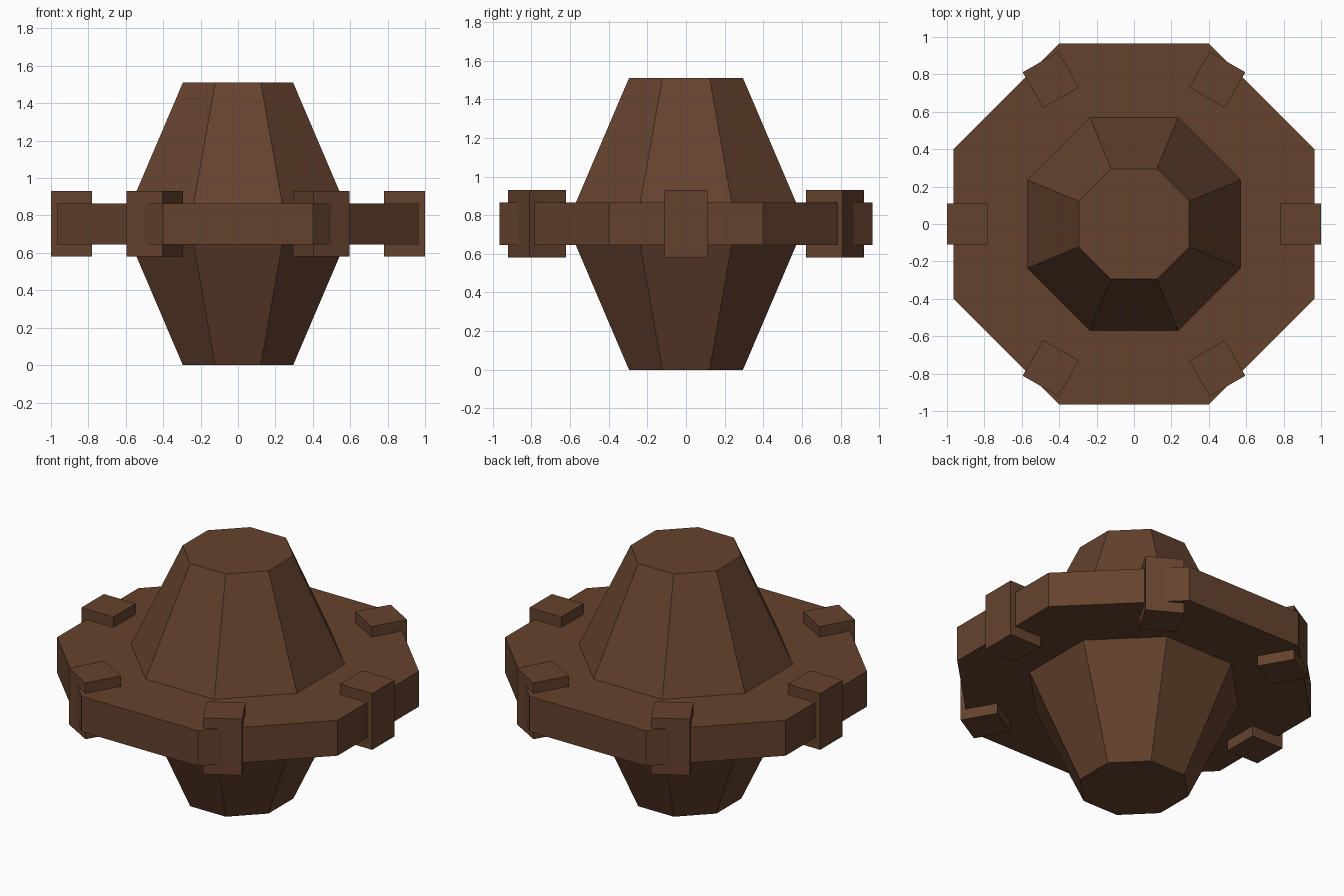
import bpy, bmesh
from math import cos, sin, pi
from mathutils import Matrix

if "Cube" in bpy.data.objects:
    bpy.data.objects.remove(bpy.data.objects["Cube"])

MID = 0.755  # height of the symmetry plane

brown = bpy.data.materials.new("brown")
brown.diffuse_color = (0.13, 0.055, 0.027, 1)
brown.use_nodes = True
brown.node_tree.nodes["Principled BSDF"].inputs["Base Color"].default_value = brown.diffuse_color


def finish(name, bm):
    bmesh.ops.recalc_face_normals(bm, faces=bm.faces)
    mesh = bpy.data.meshes.new(name)
    bm.to_mesh(mesh)
    bm.free()
    mesh.materials.append(brown)
    obj = bpy.data.objects.new(name, mesh)
    bpy.context.collection.objects.link(obj)
    return obj


def octagon_stack(name, levels):
    """Loft octagons given as (apothem, z), flat sides facing the axes."""
    bm = bmesh.new()
    rings = []
    for apothem, z in levels:
        r = apothem / cos(pi / 8)
        angles = [pi / 8 + i * pi / 4 for i in range(8)]
        rings.append([bm.verts.new((r * cos(a), r * sin(a), z)) for a in angles])
    for low, high in zip(rings, rings[1:]):
        for i in range(8):
            j = (i + 1) % 8
            bm.faces.new((low[i], low[j], high[j], high[i]))
    bm.faces.new(rings[0][::-1])
    bm.faces.new(rings[-1])
    return finish(name, bm)


# Double-tapered core and the flat flange around it
octagon_stack("core", [(0.295, 0), (0.617, MID), (0.295, 2 * MID)])
octagon_stack("flange", [(0.965, MID - 0.11), (0.965, MID + 0.11)])

# Six clamps spaced around the rim
for i in range(6):
    bm = bmesh.new()
    place = (Matrix.Rotation(i * pi / 3, 4, "Z")
             @ Matrix.Translation((0.89, 0, MID))
             @ Matrix.Diagonal((0.22, 0.22, 0.35, 1)))
    bmesh.ops.create_cube(bm, size=1, matrix=place)
    finish(f"rim_clamp_{i + 1}", bm)
